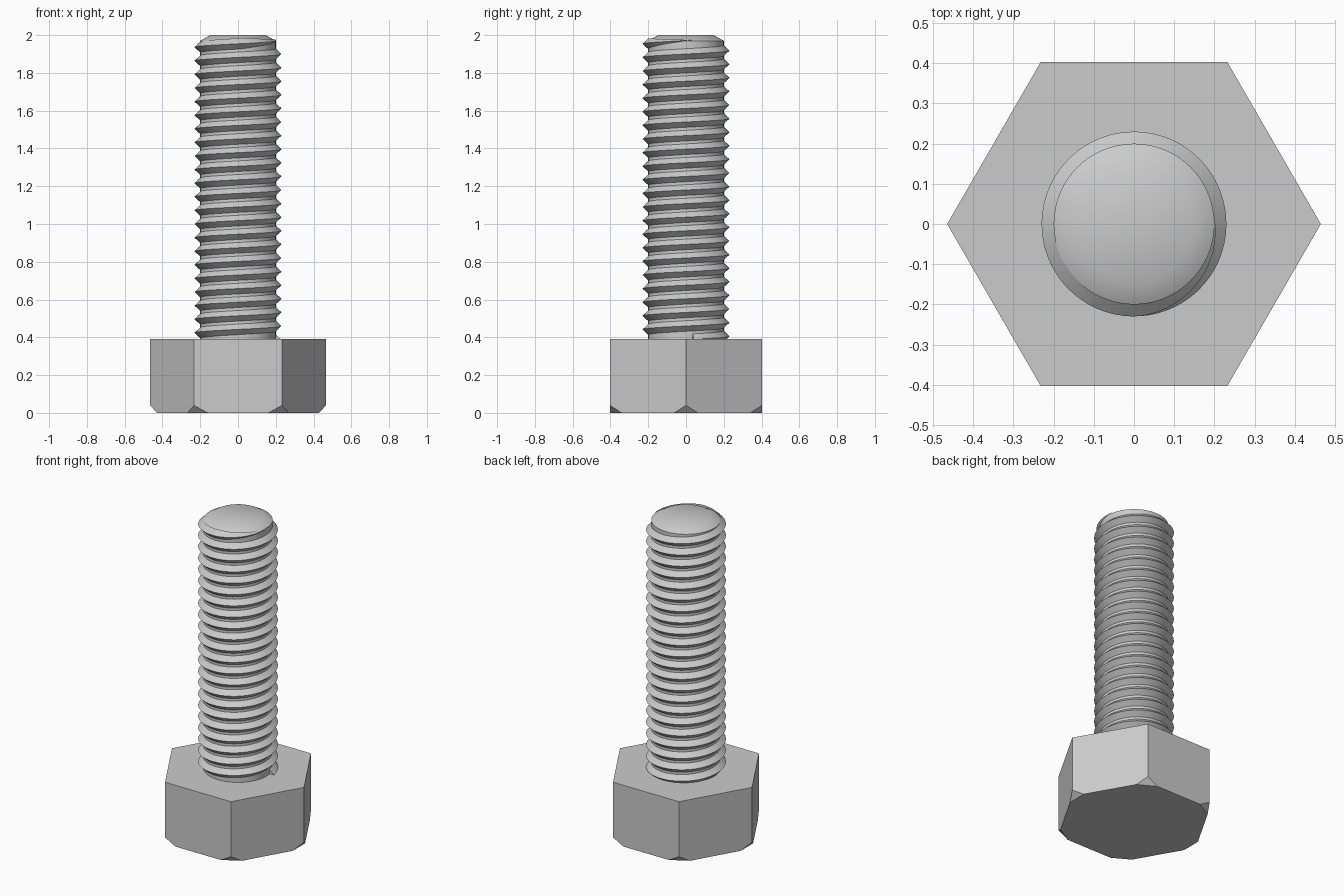
import bpy, bmesh
from math import cos, sin, pi, radians

HEAD_TOP, HEAD_R = 0.39, 0.465
CORE_R, CREST_R, PITCH = 0.2, 0.23, 0.072

cube = bpy.data.objects.get("Cube")
if cube:
    bpy.data.objects.remove(cube, do_unlink=True)

steel = bpy.data.materials.new("steel grey")
steel.use_nodes = True
steel.diffuse_color = (0.6, 0.6, 0.6, 1)
steel.node_tree.nodes["Principled BSDF"].inputs["Base Color"].default_value = steel.diffuse_color


def finish(name, bm, smooth=True):
    bmesh.ops.recalc_face_normals(bm, faces=bm.faces)
    mesh = bpy.data.meshes.new(name)
    bm.to_mesh(mesh)
    bm.free()
    mesh.materials.append(steel)
    obj = bpy.data.objects.new(name, mesh)
    bpy.context.collection.objects.link(obj)
    if smooth:
        bpy.ops.object.select_all(action="DESELECT")
        obj.select_set(True)
        bpy.context.view_layer.objects.active = obj
        bpy.ops.object.shade_smooth_by_angle(angle=radians(30))
    return obj


def ring(bm, radius, z, count):
    return [bm.verts.new((radius * cos(2 * pi * i / count), radius * sin(2 * pi * i / count), z))
            for i in range(count)]


def bridge(bm, low, high):
    for i in range(len(low)):
        j = (i + 1) % len(low)
        bm.faces.new((low[i], low[j], high[j], high[i]))


# Hexagonal head, with its six bottom corners cut off by flat planes
bm = bmesh.new()
bottom, top = ring(bm, HEAD_R, 0, 6), ring(bm, HEAD_R, HEAD_TOP, 6)
bridge(bm, bottom, top)
bm.faces.new(bottom)
bm.faces.new(top)
for i in range(6):
    c, s = cos(i * pi / 3), sin(i * pi / 3)
    cut_r = HEAD_R - 0.036
    cut = bmesh.ops.bisect_plane(bm, geom=bm.verts[:] + bm.edges[:] + bm.faces[:],
                                 plane_co=(cut_r * c, cut_r * s, 0),
                                 plane_no=(0.04 * c, 0.04 * s, -0.036), clear_outer=True)
    edges = [e for e in cut["geom_cut"] if isinstance(e, bmesh.types.BMEdge)]
    bmesh.ops.holes_fill(bm, edges=edges, sides=0)
finish("hex_head", bm, smooth=False)

# Shank core with a chamfered tip
bm = bmesh.new()
rings = [ring(bm, r, z, 64) for r, z in ((CORE_R, HEAD_TOP - 0.05), (CORE_R, 1.97), (0.147, 2))]
for low, high in zip(rings, rings[1:]):
    bridge(bm, low, high)
bm.faces.new(rings[0])
bm.faces.new(rings[-1])
finish("shank_core", bm)

# Right-hand helical thread, fading into the core at the tip
bm = bmesh.new()
SEGS, TURNS = 64, 22
END_ANGLE, END_Z = radians(370), 1.974
FADE = SEGS * 100 // 360
ROOT_R, HALF = CORE_R - 0.001, 0.029
previous = None
for i in range(SEGS * TURNS + 1):
    back = SEGS * TURNS - i
    a = END_ANGLE - 2 * pi * back / SEGS
    z = END_Z - PITCH * back / SEGS
    k = max(0.02, min(1, back / FADE))
    crest = ROOT_R + (CREST_R - ROOT_R) * k
    profile = ((ROOT_R, z - HALF * k), (crest, z), (ROOT_R, z + HALF * k))
    row = [bm.verts.new((r * cos(a), r * sin(a), h)) for r, h in profile]
    if previous:
        bridge(bm, previous, row)
    else:
        bm.faces.new(row)
    previous = row
bm.faces.new(previous)
finish("thread", bm)
